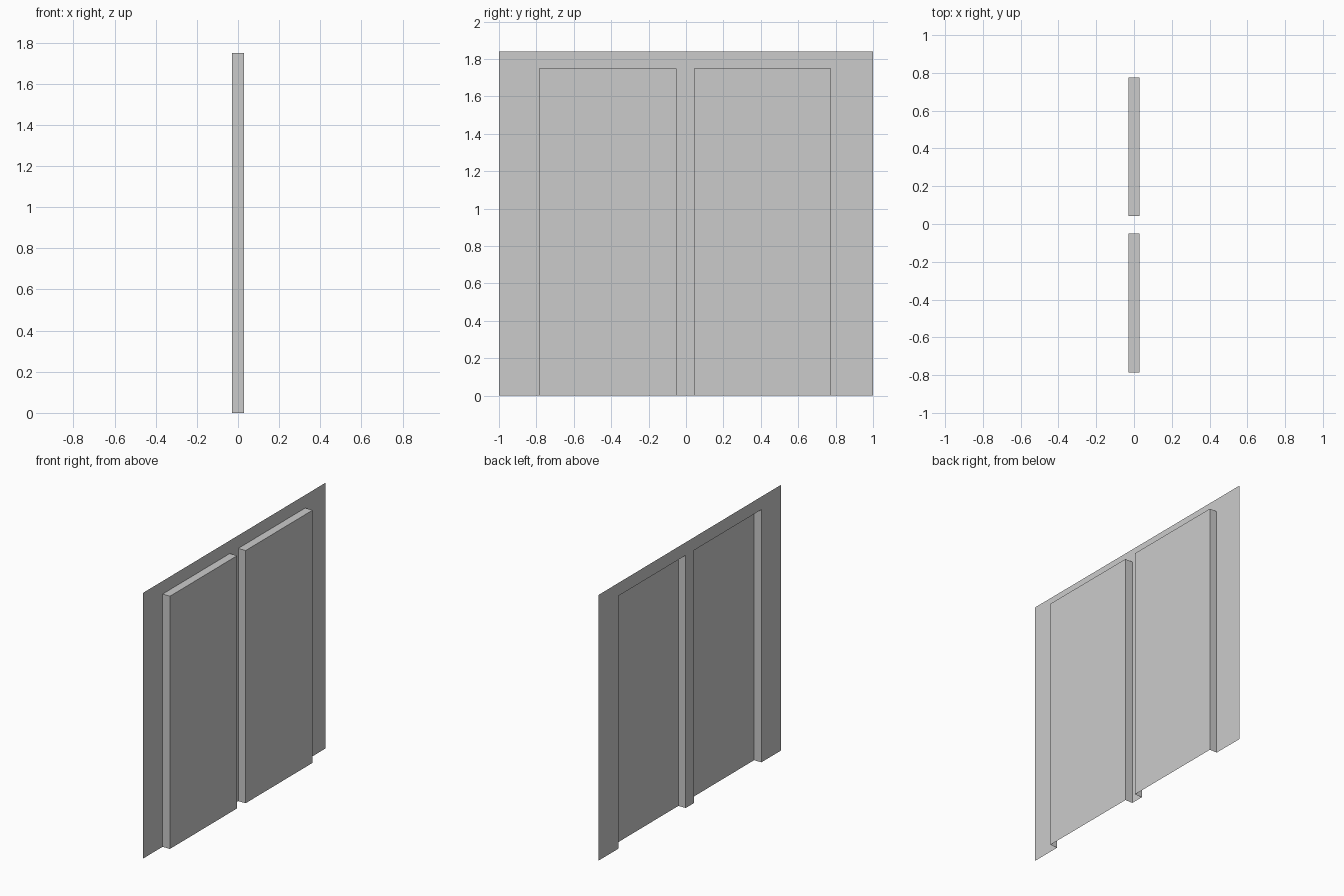
import bpy
import bmesh

# Remove the default cube
if "Cube" in bpy.data.objects:
    bpy.data.objects.remove(bpy.data.objects["Cube"], do_unlink=True)

BACK, FRONT = -0.028, 0.028
WALL_TOP, DOOR_TOP = 1.84, 1.75
DOORS = {"right_door_panel": (-0.785, -0.05), "left_door_panel": (0.043, 0.776)}

# One plain grey for everything
grey = bpy.data.materials.new("plain_grey")
grey.use_nodes = True
colour = (0.6, 0.6, 0.6, 1)
grey.diffuse_color = colour
grey.node_tree.nodes["Principled BSDF"].inputs["Base Color"].default_value = colour


def make_object(name, faces):
    """Build an object from polygons, joining shared corners."""
    bm = bmesh.new()
    for points in faces:
        bm.faces.new([bm.verts.new(p) for p in points])
    bmesh.ops.remove_doubles(bm, verts=bm.verts, dist=0.0001)
    mesh = bpy.data.meshes.new(name)
    bm.to_mesh(mesh)
    bm.free()
    mesh.materials.append(grey)
    obj = bpy.data.objects.new(name, mesh)
    bpy.context.collection.objects.link(obj)
    return obj


# Thin wall sheet: one outline that steps around both doorways
outline = [(-1, 0)]
for low, high in DOORS.values():
    outline += [(low, 0), (low, DOOR_TOP), (high, DOOR_TOP), (high, 0)]
outline += [(1, 0), (1, WALL_TOP), (-1, WALL_TOP)]
make_object("wall_sheet", [[(BACK, y, z) for y, z in outline]])

# Raised door panels: hollow, open at the back and at the bottom
for name, (low, high) in DOORS.items():
    rim = [(low, 0), (low, DOOR_TOP), (high, DOOR_TOP), (high, 0)]
    faces = [[(FRONT, y, z) for y, z in reversed(rim)]]
    for a, b in zip(rim, rim[1:]):
        faces.append([(FRONT, *a), (FRONT, *b), (BACK, *b), (BACK, *a)])
    make_object(name, faces)
